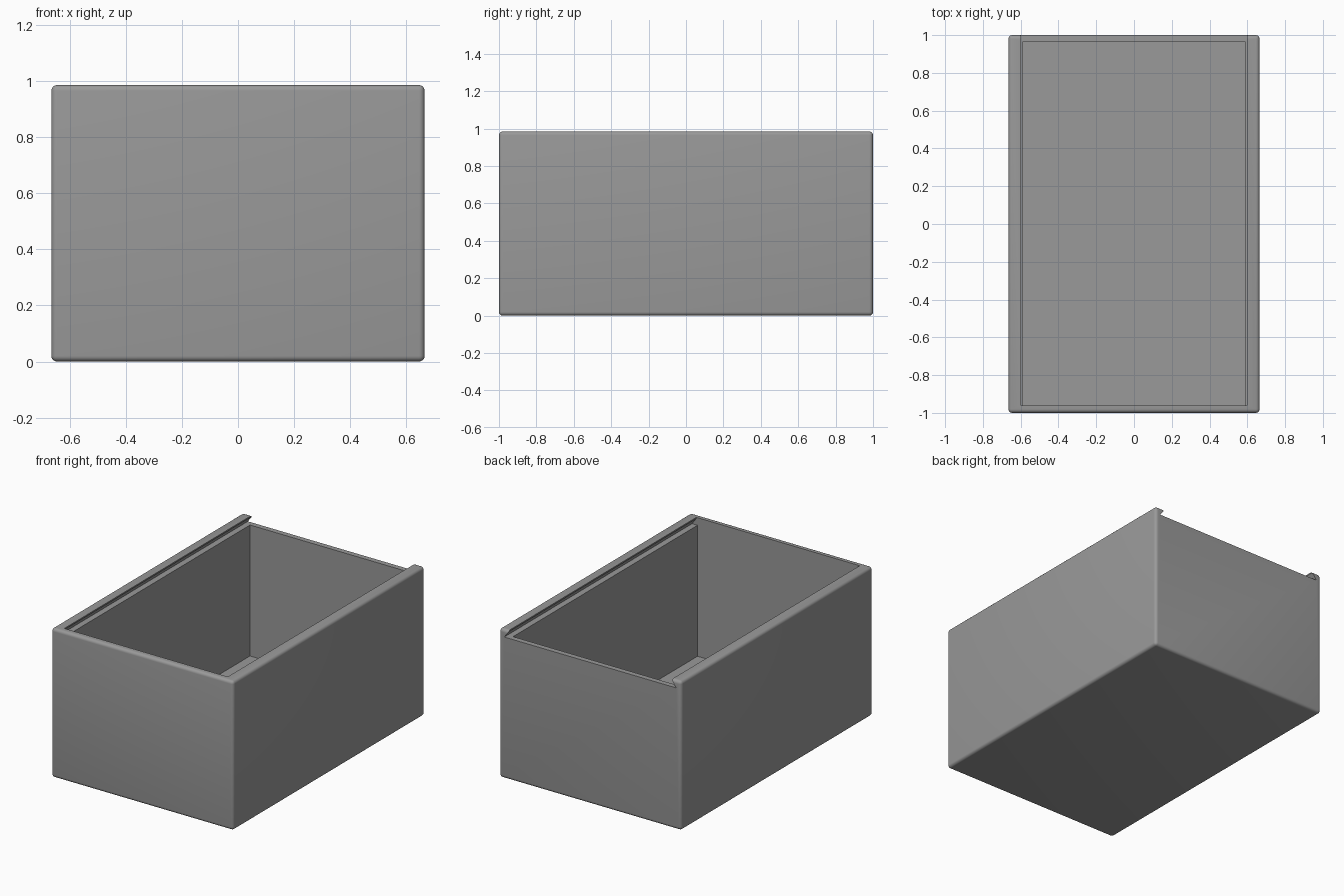
import bpy, bmesh, math

if "Cube" in bpy.data.objects:
    bpy.data.objects.remove(bpy.data.objects["Cube"])

W, L, H = 0.665, 1.0, 0.985          # half width, half length, height
LEDGE = 0.935                        # height of the lid ledge

grey = bpy.data.materials.new("grey plastic")
grey.diffuse_color = (0.32, 0.32, 0.32, 1)
grey.use_nodes = True
grey.node_tree.nodes["Principled BSDF"].inputs["Base Color"].default_value = grey.diffuse_color


def extrude_y(name, profile, y0, y1):
    """Solid made by pushing an x/z profile along y."""
    bm = bmesh.new()
    face = bm.faces.new([bm.verts.new((x, y0, z)) for x, z in profile])
    new = bmesh.ops.extrude_face_region(bm, geom=[face])["geom"]
    bmesh.ops.translate(bm, vec=(0, y1 - y0, 0),
                        verts=[v for v in new if isinstance(v, bmesh.types.BMVert)])
    bmesh.ops.recalc_face_normals(bm, faces=bm.faces)
    mesh = bpy.data.meshes.new(name)
    bm.to_mesh(mesh)
    bm.free()
    obj = bpy.data.objects.new(name, mesh)
    bpy.context.collection.objects.link(obj)
    mesh.materials.append(grey)
    return obj


def rect(half, z0, z1):
    return [(-half, z0), (half, z0), (half, z1), (-half, z1)]


# Outer block with rounded edges
box = extrude_y("box_body", rect(W, 0, H), -L, L)
bevel = box.modifiers.new("rounded edges", 'BEVEL')
bevel.width, bevel.segments = 0.02, 5

# Storage cavity, and dovetail lid channel open at the back
cavity = extrude_y("cavity_cutter", rect(0.588, 0.07, 1.2), -0.96, 0.965)
right = [(0.628, LEDGE), (0.597, H - 0.008), (0.597, 1.2)]
channel = extrude_y("lid_channel_cutter",
                    right + [(-x, z) for x, z in reversed(right)], -0.96, 1.2)

for cutter in (cavity, channel):
    cutter.hide_render = True
    cut = box.modifiers.new(cutter.name, 'BOOLEAN')
    cut.object, cut.operation, cut.solver = cutter, 'DIFFERENCE', 'EXACT'

# Fix the cuts in place, drop the cutters, smooth the rounded edges
bpy.context.view_layer.objects.active = box
box.select_set(True)
for mod in list(box.modifiers):
    bpy.ops.object.modifier_apply(modifier=mod.name)
for cutter in (cavity, channel):
    bpy.data.objects.remove(cutter)
bpy.ops.object.shade_smooth_by_angle(angle=math.radians(30))
